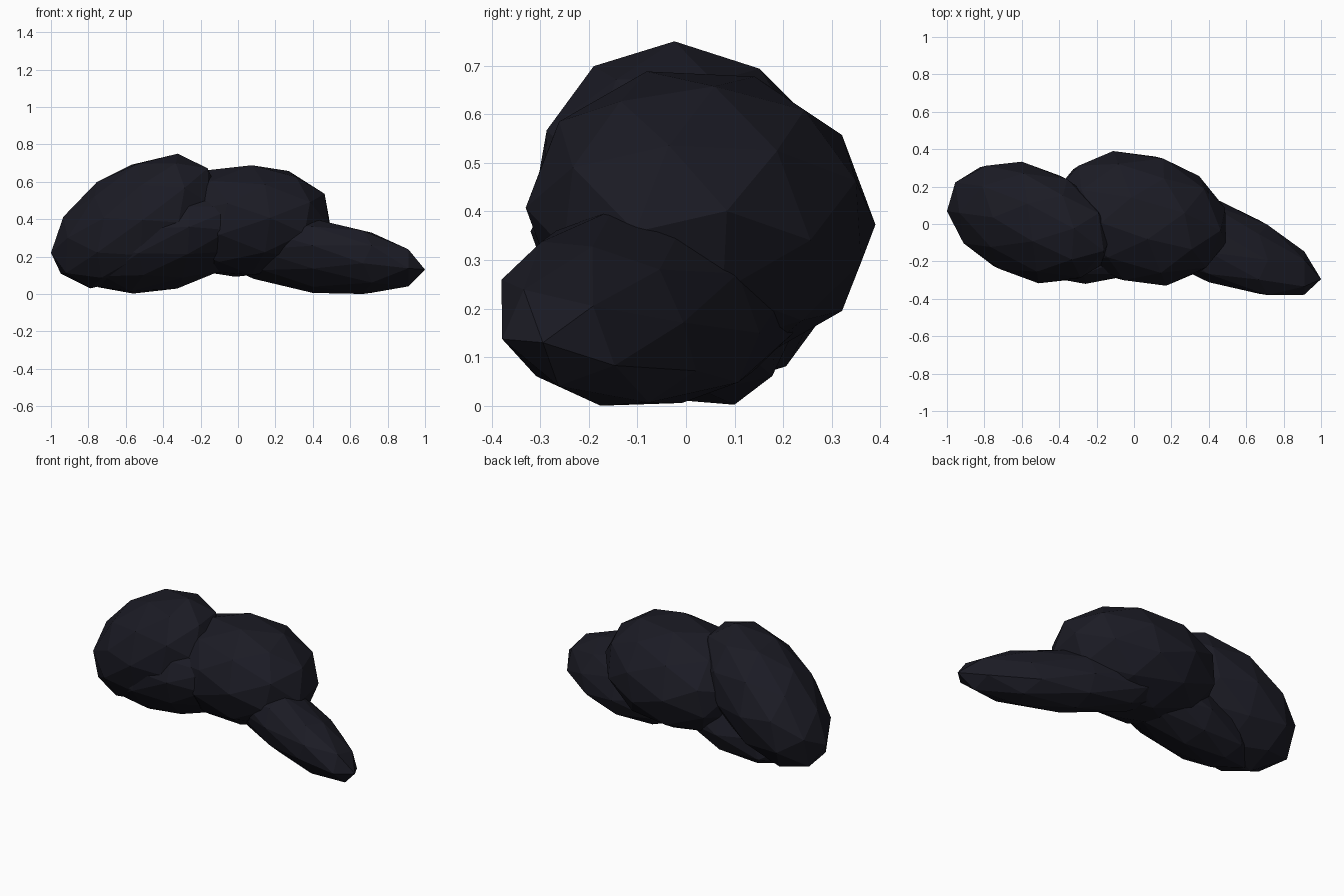
import bpy, bmesh, math
from mathutils import Matrix, Vector

if "Cube" in bpy.data.objects:
    bpy.data.objects.remove(bpy.data.objects["Cube"])

dark = bpy.data.materials.new("dark slate")
dark.diffuse_color = (0.011, 0.011, 0.018, 1)
dark.use_nodes = True
dark.node_tree.nodes["Principled BSDF"].inputs["Base Color"].default_value = dark.diffuse_color


def rock(name, centre, half, xy, xz, yz, turn):
    """Faceted ellipsoid with given half extents, leaning by the correlations xy, xz, yz."""
    a = math.sqrt(1 - xy * xy)
    b = (yz - xy * xz) / a
    c = math.sqrt(1 - xz * xz - b * b)
    lean = Matrix(((1, 0, 0), (xy, a, 0), (xz, b, c)))
    # poles along x, then an extra turn so facets differ from rock to rock
    spin = Matrix.Rotation(turn, 3, 'Z') @ Matrix.Rotation(math.pi / 2, 3, 'Y')
    bm = bmesh.new()
    bmesh.ops.create_icosphere(bm, subdivisions=2, radius=1)
    for v in bm.verts:
        v.co = lean @ spin @ v.co
    # fit the faceted shape exactly to its half extents
    size = [max(v.co[i] for v in bm.verts) for i in range(3)]
    for v in bm.verts:
        v.co = Vector([v.co[i] * half[i] / size[i] + centre[i] for i in range(3)])
    mesh = bpy.data.meshes.new(name)
    bm.to_mesh(mesh)
    bm.free()
    mesh.materials.append(dark)
    bpy.context.collection.objects.link(bpy.data.objects.new(name, mesh))


# tall rock leaning over on the left
rock("left_rock", (-0.555, 0.008, 0.39), (0.445, 0.325, 0.36), -0.28, 0.47, -0.1, 0.1)
# big round rock in the middle
rock("middle_rock", (0.03, 0.03, 0.39), (0.46, 0.36, 0.298), -0.15, 0.05, -0.05, 0.3)
# long pointed rock on the right
rock("right_rock", (0.40, -0.08, 0.204), (0.60, 0.30, 0.204), -0.68, -0.35, 0.05, 0)
# low rock wedged under the left and middle ones
rock("lower_rock", (-0.31, -0.045, 0.265), (0.5, 0.275, 0.263), -0.1, 0.5, -0.35, 0.1)
